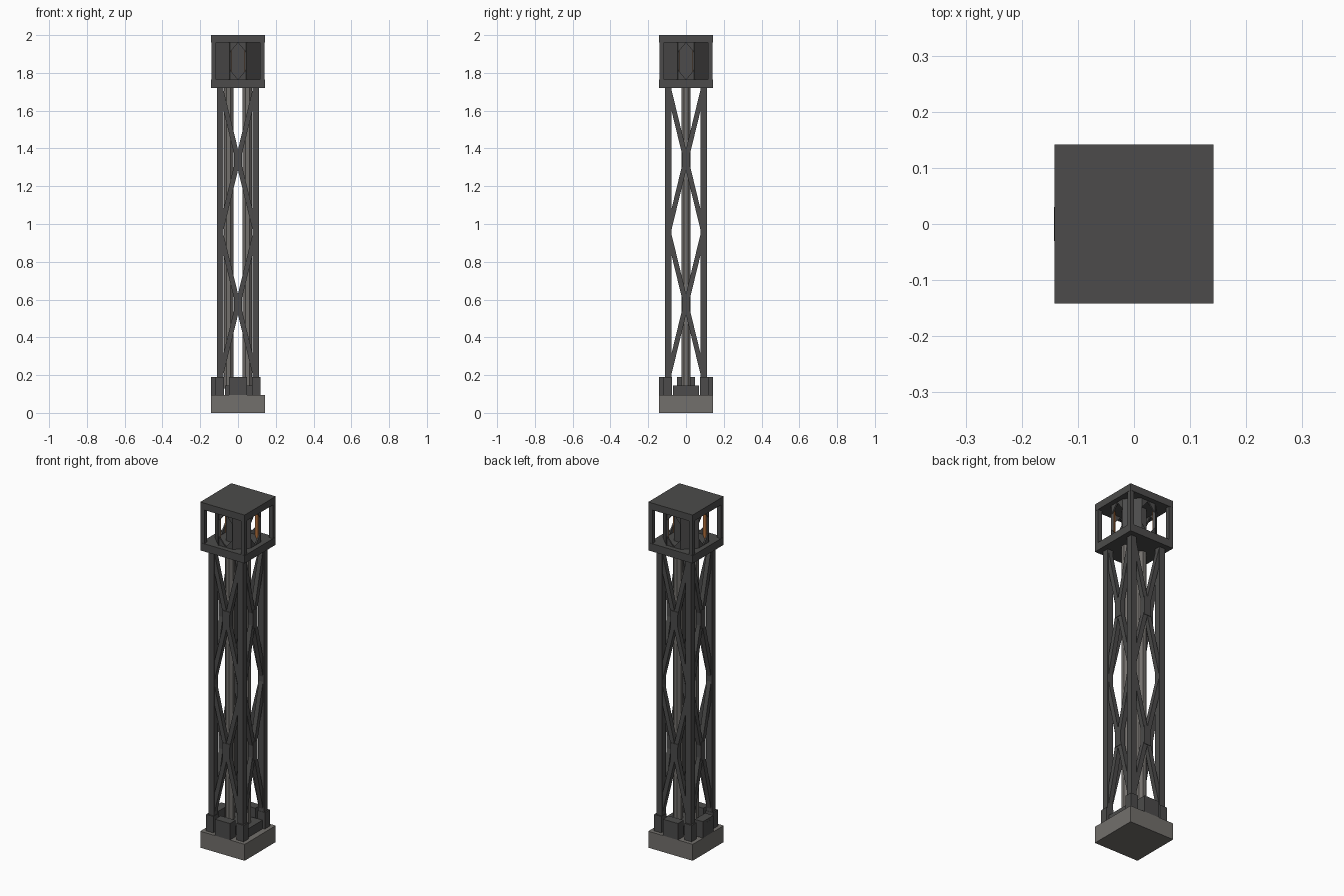
import bpy, bmesh, math
from mathutils import Matrix, Vector

if "Cube" in bpy.data.objects:
    bpy.data.objects.remove(bpy.data.objects["Cube"])


def material(name, rgb):
    m = bpy.data.materials.new(name)
    m.diffuse_color = (*rgb, 1)
    m.use_nodes = True
    m.node_tree.nodes["Principled BSDF"].inputs["Base Color"].default_value = m.diffuse_color
    return m


DARK = material("dark_iron", (0.072, 0.071, 0.070))
STONE = material("warm_grey", (0.17, 0.16, 0.15))
ORANGE = material("orange_glow", (0.62, 0.22, 0.06))


def finish(bm, name, mat):
    bmesh.ops.recalc_face_normals(bm, faces=bm.faces)
    me = bpy.data.meshes.new(name)
    bm.to_mesh(me)
    bm.free()
    me.materials.append(mat)
    ob = bpy.data.objects.new(name, me)
    bpy.context.collection.objects.link(ob)
    return ob


def box(name, x, y, z, mat=DARK, matrix=Matrix()):
    """Box from (min, max) ranges, then moved by matrix."""
    bm = bmesh.new()
    size = Matrix.Diagonal((x[1] - x[0], y[1] - y[0], z[1] - z[0], 1))
    mid = Matrix.Translation(((x[0] + x[1]) / 2, (y[0] + y[1]) / 2, (z[0] + z[1]) / 2))
    bmesh.ops.create_cube(bm, size=1, matrix=matrix @ mid @ size)
    return finish(bm, name, mat)


def prism(name, pts, y0, y1, mat, matrix):
    """Outline in the xz plane extruded along y."""
    bm = bmesh.new()
    f = bm.faces.new([bm.verts.new((x, y0, z)) for x, z in pts])
    r = bmesh.ops.extrude_face_region(bm, geom=[f])
    verts = [v for v in r["geom"] if isinstance(v, bmesh.types.BMVert)]
    bmesh.ops.translate(bm, verts=verts, vec=(0, y1 - y0, 0))
    bmesh.ops.transform(bm, verts=bm.verts, matrix=matrix)
    return finish(bm, name, mat)


def turn(deg):
    return Matrix.Rotation(math.radians(deg), 4, 'Z')


S = 0.142          # half width of slab and lantern
P = 0.094          # post centre
FLOOR, ROOF = 1.765, 1.96

# Base slab and low plinth
box("base_slab", (-S, S), (-S, S), (0, 0.095), STONE)
box("plinth", (-0.07, 0.108), (-0.07, 0.07), (0.095, 0.145))

# Boxes on the base: front, back, left
for name, a in (("front", 0), ("back", 180), ("left", -90)):
    box(name + "_base_box", (-0.048, 0.048), (-S, -0.09), (0.095, 0.19), DARK, turn(a))
box("left_box_panel", (-S - 0.0005, -S + 0.004), (-0.03, 0.03), (0.11, 0.175), DARK)

# Twin eight-sided pipes
for side in (-1, 1):
    bm = bmesh.new()
    bmesh.ops.create_cone(bm, cap_ends=True, segments=8, radius1=0.027, radius2=0.027,
                          depth=1.60,
                          matrix=Matrix.Translation((side * 0.05, 0, 0.93)) @ turn(22.5))
    finish(bm, "pipe", STONE)

# Corner posts and their feet, lantern posts
for sx in (-1, 1):
    for sy in (-1, 1):
        def square(name, c, h, z0, z1):
            box(name, (sx * c - h, sx * c + h), (sy * c - h, sy * c + h), (z0, z1))
        square("corner_post", P, 0.018, 0.095, 1.73)
        square("post_foot", 0.097, 0.023, 0.095, 0.19)
        square("lantern_post", S - 0.013, 0.012, FLOOR - 0.01, ROOF + 0.01)

# Cross bracing on the four sides
for a in (0, 90, 180, 270):
    for zc in (0.575, 1.34):
        for s in (-1, 1):
            pts = [(-0.09, zc - s * 0.37 - 0.055), (0.09, zc + s * 0.37 - 0.055),
                   (0.09, zc + s * 0.37 + 0.055), (-0.09, zc - s * 0.37 + 0.055)]
            prism("brace", pts, -P - 0.013, -P + 0.013, DARK, turn(a))
        box("brace_plate", (-0.022, 0.022), (-P - 0.016, -P + 0.016),
            (zc - 0.053, zc + 0.053), DARK, turn(a))

# Lantern floor, roof and core
box("lantern_floor", (-S, S), (-S, S), (1.72, FLOOR))
box("lantern_roof", (-S, S), (-S, S), (ROOF, 2.0))
box("lantern_core", (-0.045, 0.045), (-0.045, 0.045), (FLOOR, ROOF))

# Lantern walls: diagonal panels with orange lining, hexagonal openings between
D = 0.114
for a in (0, 90, 180, 270):
    m = turn(a + 45)
    box("diagonal_panel", (-0.05, 0.05), (-D, -D + 0.012), (FLOOR, ROOF), DARK, m)
    box("panel_lining", (-0.048, 0.048), (-D + 0.012, -D + 0.016), (FLOOR, ROOF), ORANGE, m)
    for sx in (-1, 1):
        for z, zi in ((FLOOR, 1.82), (ROOF, 1.905)):
            prism("opening_corner", [(0, z), (sx * 0.046, z), (sx * 0.046, zi)],
                  -0.114, -0.106, DARK, turn(a))
